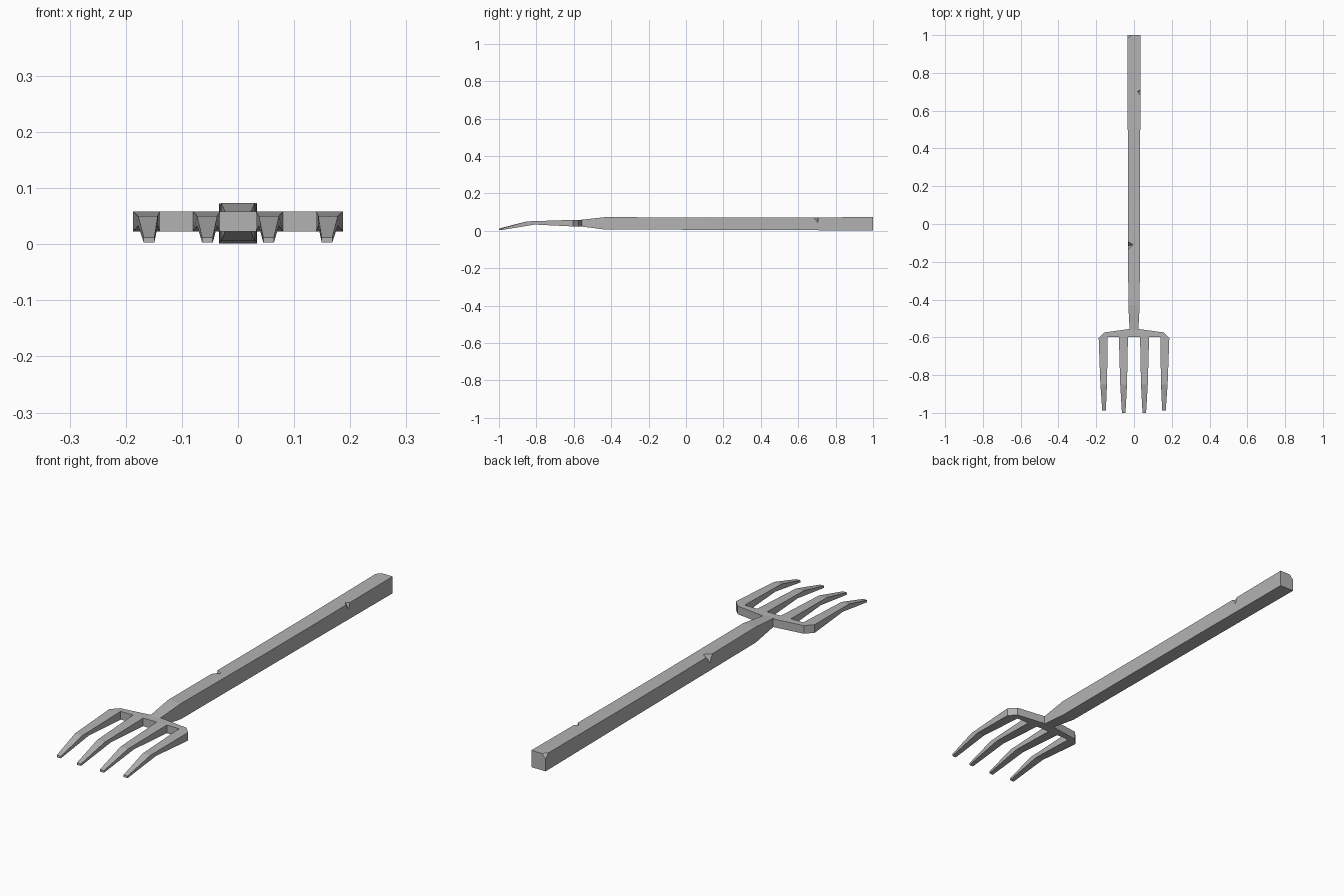
import bpy, bmesh

if "Cube" in bpy.data.objects:
    bpy.data.objects.remove(bpy.data.objects["Cube"])

grey = bpy.data.materials.new("dark_grey")
grey.diffuse_color = (0.45, 0.45, 0.45, 1)
grey.use_nodes = True
grey.node_tree.nodes["Principled BSDF"].inputs["Base Color"].default_value = grey.diffuse_color


def finish(bm, name):
    bmesh.ops.recalc_face_normals(bm, faces=bm.faces)
    me = bpy.data.meshes.new(name)
    bm.to_mesh(me)
    bm.free()
    me.materials.append(grey)
    ob = bpy.data.objects.new(name, me)
    bpy.context.collection.objects.link(ob)
    return ob


def ring(bm, x0, x1, y, z0, z1):
    return [bm.verts.new(p) for p in ((x0, y, z0), (x1, y, z0), (x1, y, z1), (x0, y, z1))]


def bridge(bm, a, b):
    for i in range(4):
        j = (i + 1) % 4
        bm.faces.new((a[i], a[j], b[j], b[i]))


# Square wooden handle, slightly uneven, tapering to the neck
bm = bmesh.new()
rings = [ring(bm, -w, w, y, z0, z1) for y, w, z0, z1 in (
    (-0.565, 0.023, 0.023, 0.058), (-0.43, 0.030, 0.006, 0.073), (0.12, 0.032, 0.005, 0.070),
    (0.45, 0.033, 0.004, 0.070), (1.0, 0.034, 0.001, 0.073))]
for a, b in zip(rings, rings[1:]):
    bridge(bm, a, b)
bm.faces.new(rings[0])
bm.faces.new(rings[-1])
# Chipped corner at the end
bmesh.ops.bevel(bm, geom=[rings[-1][3]], offset=0.018, segments=1, affect='VERTICES')
handle = finish(bm, "handle")


# Nicks in the upper edges: hull-shaped cutters
def nick(name, points):
    cb = bmesh.new()
    for p in points:
        cb.verts.new(p)
    bmesh.ops.convex_hull(cb, input=cb.verts)
    cutter = finish(cb, name)
    cutter.hide_render = True
    cutter.hide_set(True)
    mod = handle.modifiers.new(name, 'BOOLEAN')
    mod.operation = 'DIFFERENCE'
    mod.solver = 'EXACT'
    mod.object = cutter


nick("left_nick_cutter", ((0.0, -0.108, 0.077), (-0.037, -0.118, 0.032),
                          (-0.044, -0.075, 0.085), (-0.044, -0.155, 0.085)))
nick("right_nick_cutter", ((0.014, 0.70, 0.077), (0.037, 0.705, 0.038),
                           (0.043, 0.665, 0.082), (0.043, 0.716, 0.082)))

# Fork head: right half of the crossbar with two bent tines, mirrored
bm = bmesh.new()
Z0, Z1 = 0.023, 0.058
outline = [(0, -0.556), (0.025, -0.556), (0.157, -0.574), (0.187, -0.605),
           (0.139, -0.605), (0.139, -0.597), (0.080, -0.597), (0.032, -0.597), (0, -0.597)]
low = [bm.verts.new((x, y, Z0)) for x, y in outline]
top = [bm.verts.new((x, y, Z1)) for x, y in outline]
bm.faces.new(low)
bm.faces.new(top)
for i in range(len(outline) - 1):
    if i not in (3, 6):
        bm.faces.new((low[i], low[i + 1], top[i + 1], top[i]))

# Tines grow from the two open front edges of the crossbar
for i, mid, tip, end in ((3, (0.143, 0.178), (0.149, 0.168), -0.988),
                         (6, (0.037, 0.073), (0.045, 0.064), -1.0)):
    root = [low[i + 1], low[i], top[i], top[i + 1]]
    bend = ring(bm, *mid, -0.83, 0.033, 0.050)
    for v in bend[:2]:
        v.co.y = -0.81
    for v in bend[2:]:
        v.co.y = -0.85
    point = ring(bm, *tip, end, 0.003, 0.012)
    # ring at the root runs small x to large x, matching the others
    if root[0].co.x > root[1].co.x:
        root = [root[1], root[0], root[3], root[2]]
    bridge(bm, root, bend)
    bridge(bm, bend, point)
    bm.faces.new(point)
head = finish(bm, "fork_head")
mirror = head.modifiers.new("mirror", 'MIRROR')
mirror.use_clip = True
